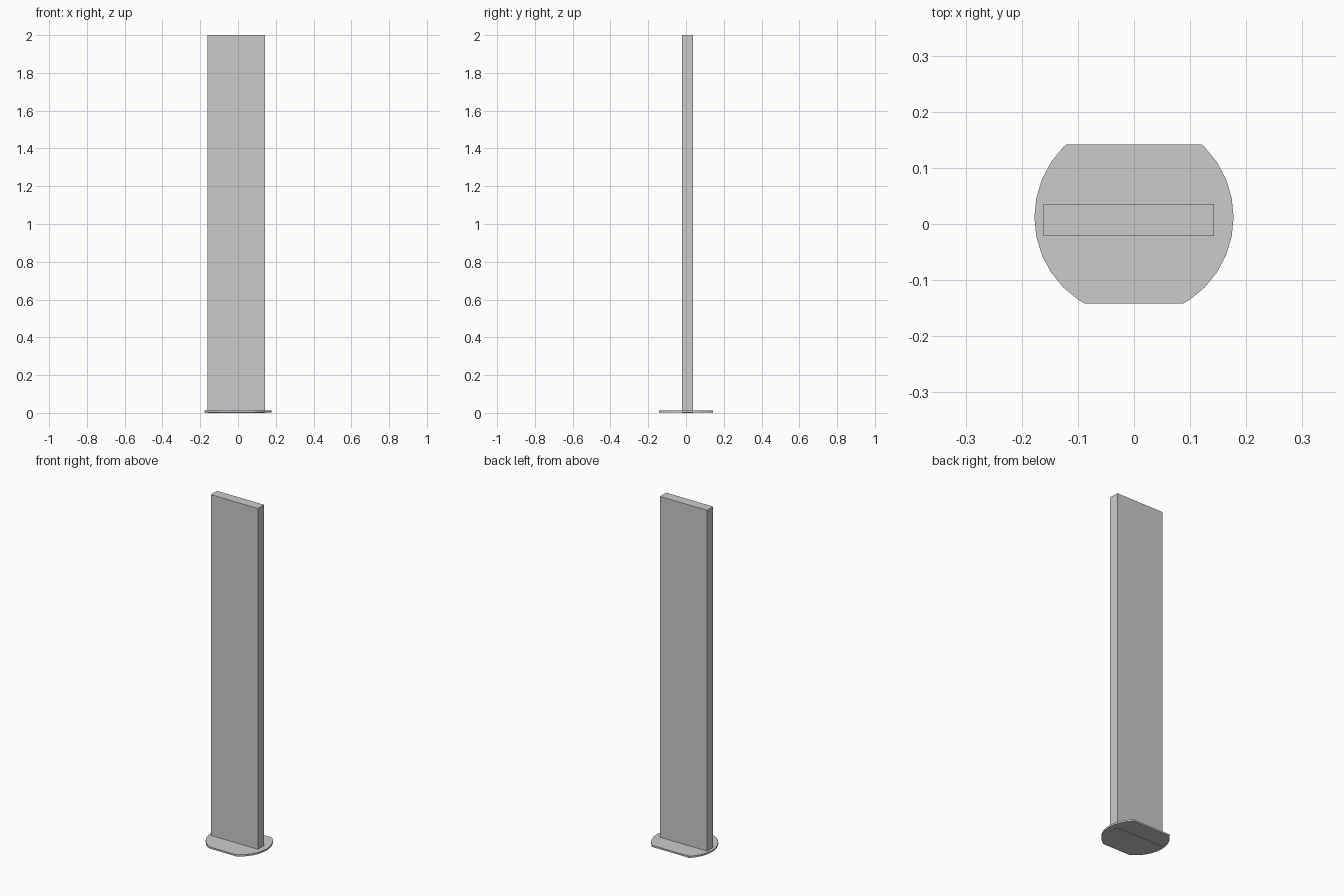
import bpy, bmesh, math
from mathutils import Vector

if "Cube" in bpy.data.objects:
    bpy.data.objects.remove(bpy.data.objects["Cube"])


def add_object(name, bm):
    bmesh.ops.recalc_face_normals(bm, faces=bm.faces)
    mesh = bpy.data.meshes.new(name)
    bm.to_mesh(mesh)
    bm.free()
    obj = bpy.data.objects.new(name, mesh)
    bpy.context.collection.objects.link(obj)
    return obj


# Upright slab, slightly off centre on its base
x0, x1, y0, y1, height = -0.161, 0.143, -0.021, 0.036, 2.0
bm = bmesh.new()
bmesh.ops.create_cube(bm, size=1)
bmesh.ops.scale(bm, vec=(x1 - x0, y1 - y0, height), verts=bm.verts)
bmesh.ops.translate(bm, vec=((x0 + x1) / 2, (y0 + y1) / 2, height / 2), verts=bm.verts)
add_object("upright_slab", bm)

# Thin 32-sided disc with its front and back trimmed flat
radius, centre_y, bottom, top = 0.1775, 0.012, 0.002, 0.012
bm = bmesh.new()
verts = [bm.verts.new((radius * math.cos(i * math.tau / 32),
                       centre_y + radius * math.sin(i * math.tau / 32), bottom))
         for i in range(32)]
face = bm.faces.new(verts)
for y, side in ((0.142, 1), (-0.142, -1)):
    bmesh.ops.bisect_plane(bm, geom=bm.verts[:] + bm.edges[:] + bm.faces[:],
                           plane_co=Vector((0, y, 0)), plane_no=Vector((0, side, 0)),
                           clear_outer=True)
ret = bmesh.ops.extrude_face_region(bm, geom=bm.faces[:], use_keep_orig=True)
bmesh.ops.translate(bm, vec=(0, 0, top - bottom),
                    verts=[g for g in ret["geom"] if isinstance(g, bmesh.types.BMVert)])
add_object("base_plate", bm)
